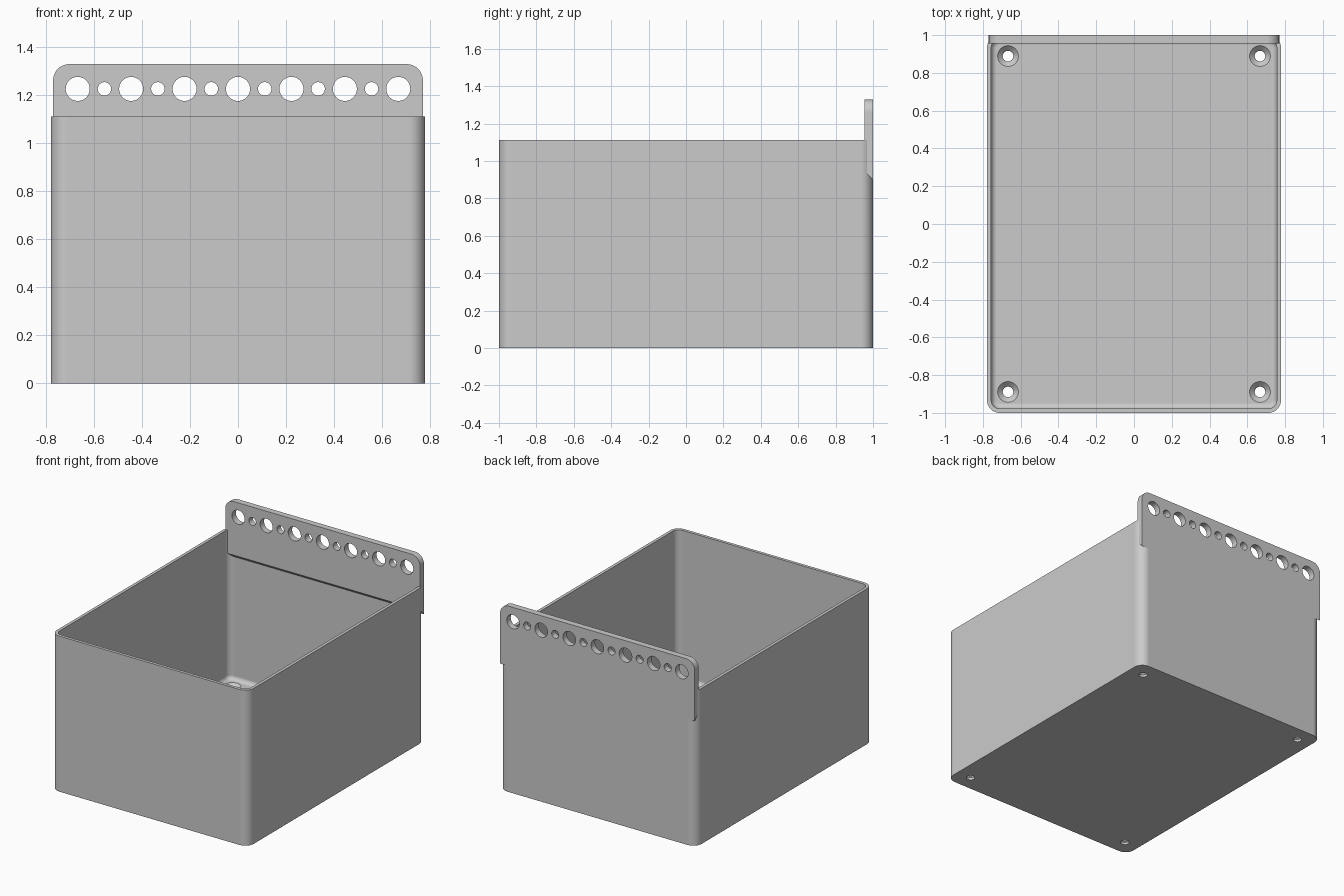
import bpy, bmesh
from math import sin, cos, pi, radians
from mathutils import Matrix, Vector

if "Cube" in bpy.data.objects:
    bpy.data.objects.remove(bpy.data.objects["Cube"])

HX, HY, H = 0.778, 1.0, 1.111      # half width, half depth, height of the box
WALL, FLOOR, R = 0.022, 0.044, 0.067
FILLET = 0.03
SEG = 12

grey = bpy.data.materials.new("light grey plastic")
grey.use_nodes = True
grey.diffuse_color = (0.6, 0.6, 0.6, 1)
grey.node_tree.nodes["Principled BSDF"].inputs["Base Color"].default_value = (0.6, 0.6, 0.6, 1)


def make(name, bm):
    bmesh.ops.recalc_face_normals(bm, faces=bm.faces)
    mesh = bpy.data.meshes.new(name)
    bm.to_mesh(mesh)
    bm.free()
    mesh.materials.append(grey)
    obj = bpy.data.objects.new(name, mesh)
    bpy.context.collection.objects.link(obj)
    return obj


def apply(obj, mod):
    bpy.ops.object.select_all(action='DESELECT')
    obj.select_set(True)
    bpy.context.view_layer.objects.active = obj
    bpy.ops.object.modifier_apply(modifier=mod.name)


def combine(obj, other, operation):
    mod = obj.modifiers.new("combine", 'BOOLEAN')
    mod.object, mod.operation, mod.solver = other, operation, 'EXACT'
    apply(obj, mod)
    bpy.data.objects.remove(other)


def drill(obj, centre, r1, r2, depth, turn=None, sides=40):
    """Cut a round or tapered hole around a centre point."""
    bm = bmesh.new()
    bmesh.ops.create_cone(bm, cap_ends=True, segments=sides,
                          radius1=r1, radius2=r2, depth=depth)
    if turn:
        bm.transform(turn)
    bm.transform(Matrix.Translation(Vector(centre)))
    combine(obj, make("hole_cutter", bm), 'DIFFERENCE')


def rounded_ring(bm, inset, z):
    """Horizontal rounded rectangle, inset from the outer wall."""
    r = R - inset
    ring = []
    for q, (sx, sy) in enumerate([(1, 1), (-1, 1), (-1, -1), (1, -1)]):
        for i in range(SEG + 1):
            a = (q + i / SEG) * pi / 2
            ring.append(bm.verts.new((sx * (HX - R) + r * cos(a),
                                      sy * (HY - R) + r * sin(a), z)))
    return ring


# Open box: outer wall, rim, inner wall, fillet and floor
bm = bmesh.new()
levels = [(0, 0), (0, H), (WALL, H)]
for i in range(7):
    a = i / 6 * pi / 2
    levels.append((WALL + FILLET * (1 - cos(a)), FLOOR + FILLET * (1 - sin(a))))
rings = [rounded_ring(bm, inset, z) for inset, z in levels]
for lower, upper in zip(rings, rings[1:]):
    for i in range(len(lower)):
        j = (i + 1) % len(lower)
        bm.faces.new((lower[i], lower[j], upper[j], upper[i]))
bm.faces.new(rings[0])
bm.faces.new(rings[-1])
box = make("box_with_hanging_plate", bm)

# Hanging plate: rounded top corners, sloping underside
PX, TOP, PR = 0.769, 1.328, 0.067
FRONT, BACK = 0.955, 1.0
bm = bmesh.new()
sides = []
for y, bottom in ((FRONT, 0.945), (BACK, 0.9)):
    points = [(-PX, bottom), (PX, bottom)]
    for start, cx in ((0, PX - PR), (pi / 2, PR - PX)):
        for i in range(SEG + 1):
            a = start + i / SEG * pi / 2
            points.append((cx + PR * cos(a), TOP - PR + PR * sin(a)))
    sides.append([bm.verts.new((x, y, z)) for x, z in points])
    bm.faces.new(sides[-1])
for i in range(len(sides[0])):
    j = (i + 1) % len(sides[0])
    bm.faces.new((sides[0][i], sides[0][j], sides[1][j], sides[1][i]))
plate = make("hanging_plate", bm)

# Alternating large and small holes along the plate
for k in range(-6, 7):
    r = 0.05 if k % 2 == 0 else 0.028
    drill(plate, (k / 9, 0.98, 1.225), r, r, 0.2, Matrix.Rotation(radians(90), 4, 'X'))
combine(box, plate, 'UNION')

# Countersunk screw holes in the floor corners
for sx in (-1, 1):
    for sy in (-1, 1):
        x, y = sx * 0.667, sy * 0.889
        drill(box, (x, y, 0), 0.028, 0.028, 0.3)
        drill(box, (x, y, 0.034), 0.025, 0.065, 0.04)

# Smooth shading with crisp edges
bpy.ops.object.select_all(action='DESELECT')
box.select_set(True)
bpy.context.view_layer.objects.active = box
bpy.ops.object.shade_smooth_by_angle(angle=radians(30))
weighted = box.modifiers.new("flat_walls", 'WEIGHTED_NORMAL')
weighted.keep_sharp = True
